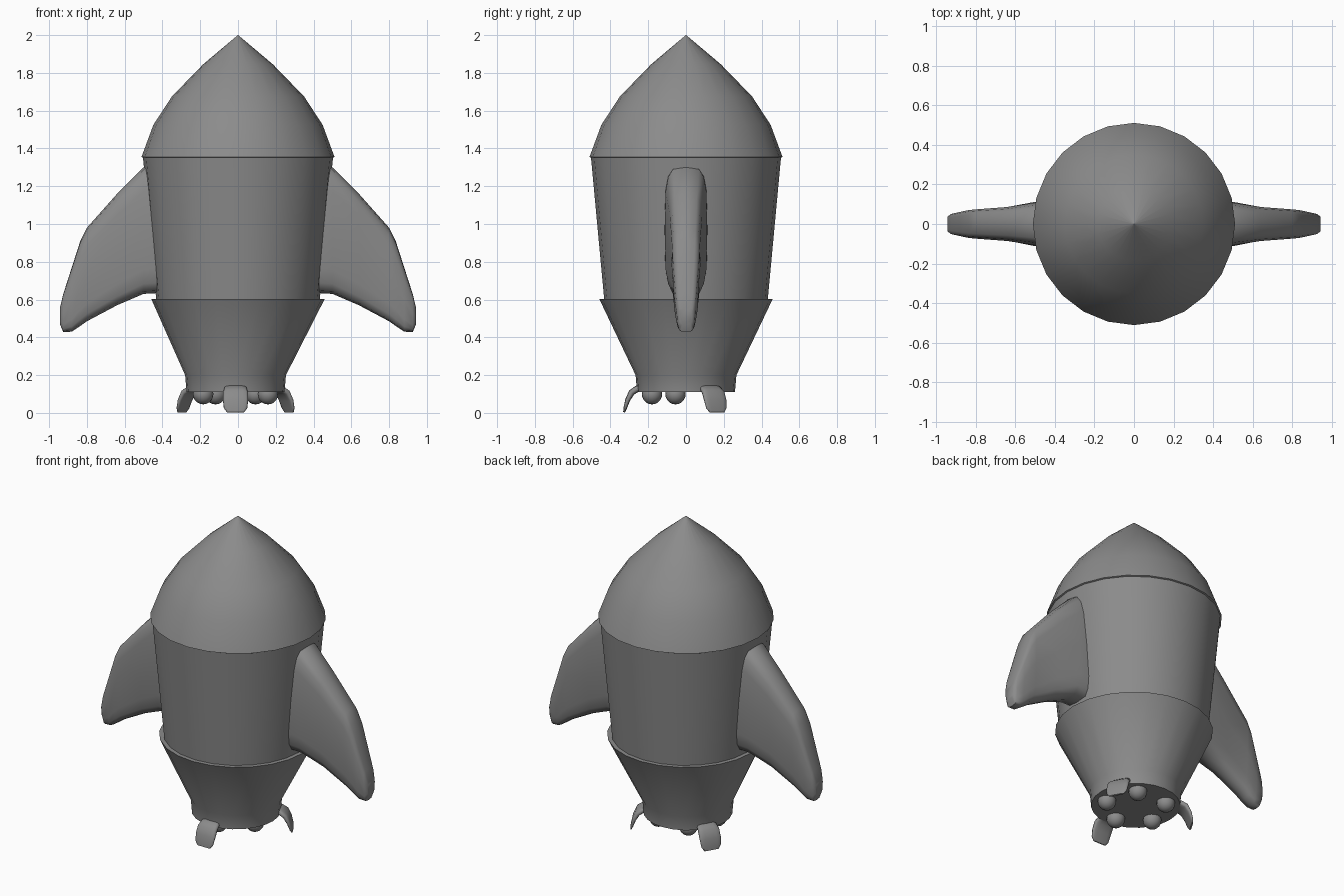
import bpy, math
from math import sin, cos, pi, radians
from mathutils import Vector, Matrix

if "Cube" in bpy.data.objects:
    bpy.data.objects.remove(bpy.data.objects["Cube"])

# One dark grey for the whole model
GREY = bpy.data.materials.new("dark_grey")
GREY.diffuse_color = (0.26, 0.26, 0.26, 1)
GREY.use_nodes = True
GREY.node_tree.nodes["Principled BSDF"].inputs["Base Color"].default_value = GREY.diffuse_color


def loft(name, rings, angle=35):
    """Skin a list of equal-length point rings, capping both ends."""
    n = len(rings[0])
    verts = [p for ring in rings for p in ring]
    faces = [(a * n + i, a * n + (i + 1) % n, (a + 1) * n + (i + 1) % n, (a + 1) * n + i)
             for a in range(len(rings) - 1) for i in range(n)]
    faces += [tuple(reversed(range(n))), tuple(range(len(verts) - n, len(verts)))]
    mesh = bpy.data.meshes.new(name)
    mesh.from_pydata(verts, [], faces)
    ob = bpy.data.objects.new(name, mesh)
    bpy.context.collection.objects.link(ob)
    finish(ob, angle)
    return ob


def finish(ob, angle):
    """Weld, orient, shade and colour a part."""
    bpy.ops.object.select_all(action='DESELECT')
    ob.select_set(True)
    bpy.context.view_layer.objects.active = ob
    bpy.ops.object.mode_set(mode='EDIT')
    bpy.ops.mesh.select_all(action='SELECT')
    bpy.ops.mesh.remove_doubles(threshold=0.0001)
    bpy.ops.mesh.normals_make_consistent(inside=False)
    bpy.ops.object.mode_set(mode='OBJECT')
    bpy.ops.object.shade_smooth_by_angle(angle=radians(angle))
    ob.data.materials.append(GREY)


def circle(r, z, x=0.0, n=24):
    return [(x + r * cos(2 * pi * i / n), r * sin(2 * pi * i / n), z) for i in range(n)]


def rounded(hw, hh, power=0.5, n=16):
    """Soft rectangle as (width, height) offsets."""
    pts = []
    for i in range(n):
        c, s = cos(2 * pi * i / n), sin(2 * pi * i / n)
        pts.append((hw * math.copysign(abs(c) ** power, c), hh * math.copysign(abs(s) ** power, s)))
    return pts


SHIFT = -0.013   # the engine end sits slightly off centre

# Hull: nose, tapered body and engine skirt
loft("nose_cone", [circle(r, z) for r, z in
     [(0.495, 1.347), (0.511, 1.355), (0.448, 1.525), (0.35, 1.675), (0.185, 1.845), (0.001, 2.0)]], 40)
loft("body", [circle(0.432, 0.59), circle(0.503, 1.352)])
loft("engine_skirt", [circle(0.259, 0.11, SHIFT), circle(0.267, 0.2, SHIFT), circle(0.459, 0.603)])

# Swept fins: x, lower z, upper z, half thickness
FIN = [(0.41, 0.635, 1.32, 0.114), (0.50, 0.63, 1.30, 0.112), (0.64, 0.57, 1.16, 0.093),
       (0.80, 0.485, 0.98, 0.08), (0.835, 0.46, 0.91, 0.076), (0.88, 0.43, 0.77, 0.066),
       (0.925, 0.428, 0.63, 0.055), (0.943, 0.47, 0.555, 0.04)]
for side, sx in (("right", 1), ("left", -1)):
    rings = []
    for x, lo, hi, t in FIN:
        mid, half = (lo + hi) / 2, (hi - lo) / 2
        ring = []
        for y, dz in rounded(t, half):
            slim = 1 if x < 0.55 else 0.9 + 0.1 * dz / half   # thinner along the lower edge
            ring.append((sx * x, y * slim, mid + dz))
        rings.append(ring)
    loft("fin_" + side, rings, 60)

# Three curled landing feet: radius, z, half width, half thickness
FOOT = [(0.225, 0.128, 0.050, 0.014), (0.258, 0.128, 0.060, 0.018), (0.288, 0.108, 0.066, 0.017),
        (0.309, 0.068, 0.067, 0.013), (0.322, 0.025, 0.062, 0.009), (0.328, 0.003, 0.045, 0.005)]
for k in range(3):
    rot = Matrix.Rotation(radians(-90 + 120 * k), 3, 'Z')
    rings = []
    for i, (r, z, w, t) in enumerate(FOOT):
        a, b = FOOT[max(i - 1, 0)], FOOT[min(i + 1, len(FOOT) - 1)]
        d = Vector((b[0] - a[0], 0, b[1] - a[1])).normalized()
        nrm = Vector((-d.z, 0, d.x))
        rings.append([rot @ (Vector((r, y, z)) + nrm * h) + Vector((SHIFT, 0, 0))
                      for y, h in rounded(w, t, 0.6)])
    loft(f"landing_foot_{k + 1}", rings, 60)

# Five round thrusters under the skirt
for k in range(5):
    a = radians(-90 + 72 * k)
    bpy.ops.mesh.primitive_uv_sphere_add(segments=16, ring_count=10, radius=0.054,
        location=(SHIFT + 0.18 * cos(a), 0.18 * sin(a), 0.099))
    ob = bpy.context.object
    ob.name = f"thruster_{k + 1}"
    finish(ob, 50)
